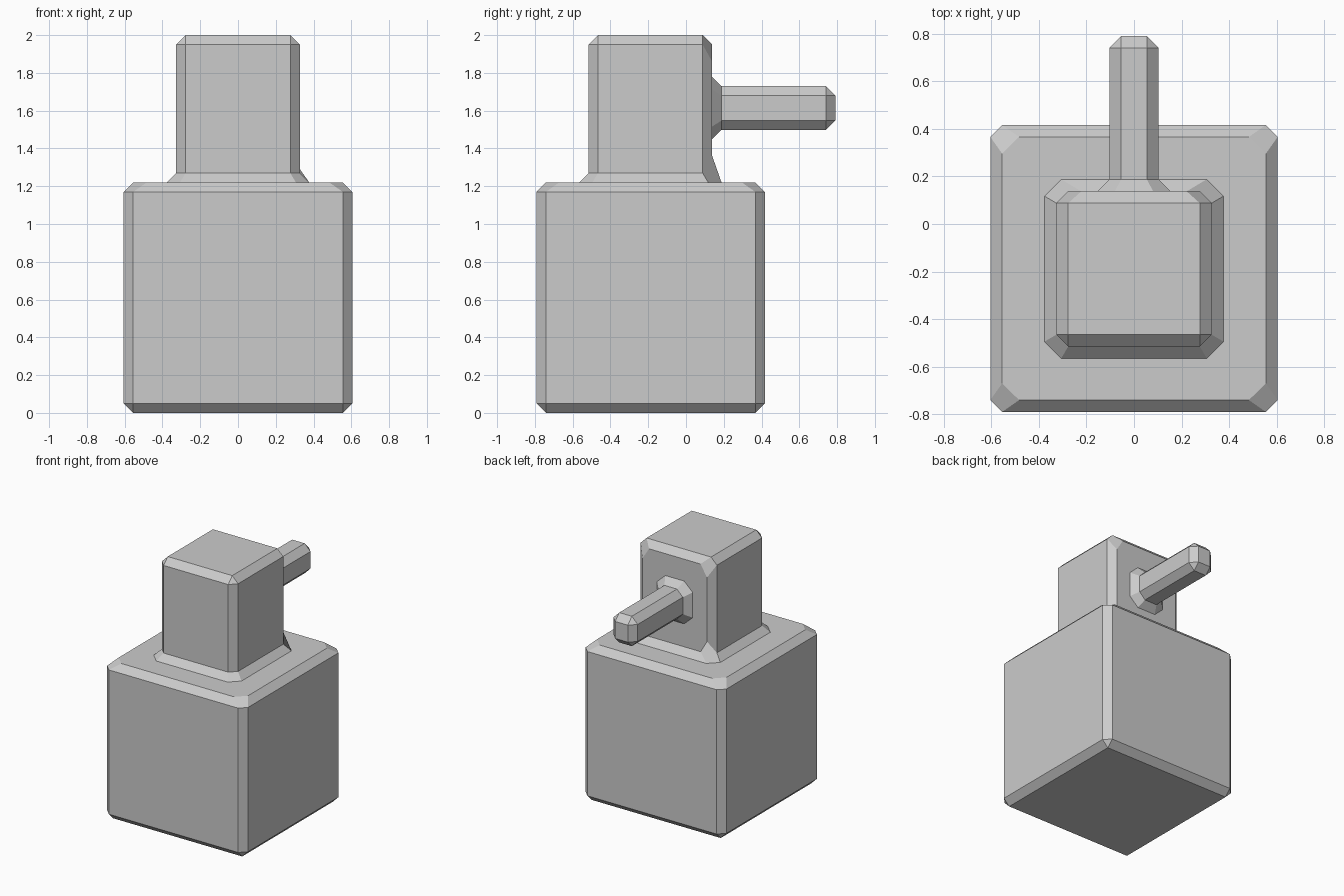
import bpy, bmesh
from mathutils import Vector

if "Cube" in bpy.data.objects:
    bpy.data.objects.remove(bpy.data.objects["Cube"])


def box_face(bm, direction):
    """Outermost face looking along a direction."""
    d = Vector(direction)
    bm.normal_update()
    faces = [f for f in bm.faces if f.normal.dot(d) > 0.99]
    return max(faces, key=lambda f: f.calc_center_median().dot(d))


def inset_extrude(bm, face, lo, hi, offset):
    """Inset a face to the rectangle lo..hi, then extrude it by offset."""
    mid = face.calc_center_median()
    face = bmesh.ops.extrude_discrete_faces(bm, faces=[face])["faces"][0]
    for v in face.verts:
        v.co = [hi[i] if v.co[i] > mid[i] else lo[i] for i in range(3)]
    face = bmesh.ops.extrude_discrete_faces(bm, faces=[face])["faces"][0]
    bmesh.ops.translate(bm, verts=face.verts, vec=offset)


bm = bmesh.new()

# Bottle body
bmesh.ops.create_cube(bm, size=1)
for v in bm.verts:
    v.co = (v.co.x * 1.21, v.co.y * 1.208 - 0.187, (v.co.z + 0.5) * 1.22)

# Pump head rising from the inset top
inset_extrude(bm, box_face(bm, (0, 0, 1)),
              (-0.327, -0.516, 1.22), (0.327, 0.138, 1.22), (0, 0, 0.78))

# Spout from the inset back of the head
head_back = min((f for f in bm.faces if f.calc_center_median().z > 1.3),
                key=lambda f: -f.calc_center_median().y)
inset_extrude(bm, head_back,
              (-0.104, 0.138, 1.498), (0.104, 0.138, 1.73), (0, 0.653, 0))

bmesh.ops.recalc_face_normals(bm, faces=bm.faces)
mesh = bpy.data.meshes.new("pump_bottle")
bm.to_mesh(mesh)
bm.free()
bottle = bpy.data.objects.new("pump_bottle", mesh)
bpy.context.collection.objects.link(bottle)

# Single-segment chamfer on every edge
bevel = bottle.modifiers.new("chamfer", "BEVEL")
bevel.width = 0.05
bevel.segments = 1
bevel.limit_method = "NONE"
